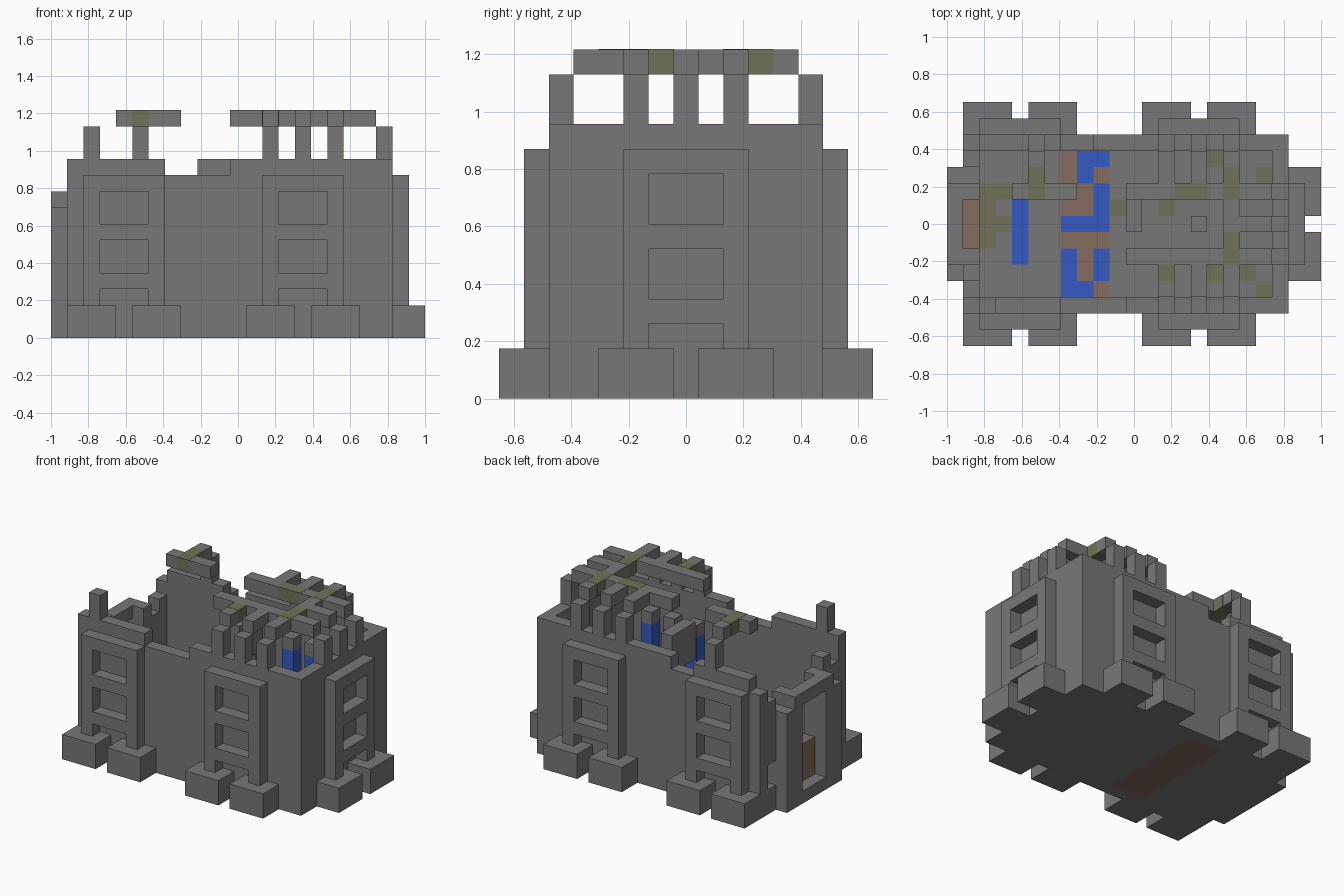
import bpy, bmesh
from mathutils import Vector

cube = bpy.data.objects.get("Cube")
if cube:
    bpy.data.objects.remove(cube, do_unlink=True)

UNIT = 2 / 23          # one block
LONG, DEEP = 23, 15    # plan size in blocks


def material(name, rgb):
    m = bpy.data.materials.new(name)
    m.use_nodes = True
    col = (*rgb, 1)
    m.diffuse_color = col
    bsdf = m.node_tree.nodes["Principled BSDF"]
    bsdf.inputs["Base Color"].default_value = col
    bsdf.inputs["Roughness"].default_value = 0.9
    return m


STONE = material("grey_stone", (.187, .187, .187))
MOSS = material("moss_green", (.16, .17, .1))
CLOTH = material("blue_cloth", (.035, .1, .54))
EARTH = material("brown_earth", (.235, .15, .11))


def mirrored(boxes):
    """Boxes plus their copies on the other side of the long axis."""
    return boxes + [(x, (DEEP - y[1], DEEP - y[0]), z) for x, y, z in boxes]


def build(name, boxes, mat=STONE, grow=0.0):
    """One object from (x range, y range, z range) boxes in block units."""
    bm = bmesh.new()
    for x, y, z in boxes:
        lo = Vector((x[0] - LONG / 2, y[0] - DEEP / 2, z[0]))
        hi = Vector((x[1] - LONG / 2, y[1] - DEEP / 2, z[1]))
        made = bmesh.ops.create_cube(bm, size=1)["verts"]
        for v in made:
            v.co = [((lo + hi) / 2)[a] + v.co[a] * (hi[a] - lo[a] + grow) for a in range(3)]
            v.co *= UNIT
    mesh = bpy.data.meshes.new(name)
    bm.to_mesh(mesh)
    bm.free()
    mesh.materials.append(mat)
    obj = bpy.data.objects.new(name, mesh)
    bpy.context.collection.objects.link(obj)
    return obj


def one(n):
    return (n, n + 1)


# Floor with an earth strip across the hall
inside = (3, 12)
build("stone_floor", [((1, 7), inside, one(0)), ((10, 21), inside, one(0))])
build("earth_strip", [((7, 10), inside, one(0))], EARTH)

# Long walls, broken lower in the middle
build("front_wall", [((1, 7), (2, 3), (0, 11)), ((7, 11), (2, 3), (0, 10)),
                     ((11, 21), (2, 3), (0, 11))])
build("back_wall", [((1, 2), (12, 13), (0, 10)), ((2, 7), (12, 13), (0, 11)),
                    ((7, 9), (12, 13), (0, 10)), ((9, 21), (12, 13), (0, 11))])
build("end_wall", [((20, 21), inside, (0, 11))])

# Ruined entrance wall with slit windows and an open gap for the door
wall = [((1, 2), one(y), (0, h)) for y, h in ((4, 10), (5, 9), (9, 9), (10, 8))]
for y, top in ((3, 9), (11, 9)):
    wall += [((1, 2), one(y), (0, 2)), ((1, 2), one(y), (4, top))]
wall.append(((1, 2), (6, 9), one(0)))
build("entrance_wall", wall)
build("door", [((1, 2), (6, 9), (1, 4))], EARTH)
build("entrance_arch", mirrored([((0, 1), (4, 5), (0, 8)), ((0, 1), (5, 6), (0, 9))])
      + [((0, 1), (6, 9), (8, 9)), ((0, 1), (6, 9), one(0))])

# Broken inner archway and a low stone block in the hall
build("inner_archway", [(one(11), one(9), (1, 11)), (one(11), (7, 9), (8, 11))])
build("hall_block", [(one(15), one(7), one(1))])


# Window panels: two jambs and rails between them, open at the foot
def panel(start):
    jambs = [((s, s + 1), (0, 10)) for s in (start, start + 4)]
    rails = [((start + 1, start + 4), one(z)) for z in (3, 6, 9)]
    return jambs + rails


for label, start in (("entrance", 2), ("hall", 13)):
    build(label + "_window_panels", mirrored([(s, (1, 2), z) for s, z in panel(start)]))
build("end_window_panel", [((21, 22), s, z) for s, z in panel(5)])

# Buttress feet
feet = [((x, x + 3), (0, 2), (0, 2)) for x in (1, 5, 12, 16)]
build("buttress_feet", mirrored(feet + [((21, 23), (4, 7), (0, 2))]))

# Roof posts
ribs = (13, 15, 17)
build("side_posts", mirrored([(one(x), (2, 3), (11, 13)) for x in ribs]))
build("end_posts", [(one(20), one(y), (11, 13)) for y in (5, 7, 9)])
build("entrance_posts", [(one(2), one(2), (11, 13)), (one(5), one(12), (11, 13))])

# Frame of roof beams around an open middle, kept as plan ranges
lattice = [((11, 20), one(5)), ((11, 20), one(9)), ((18, 20), one(7)), (one(17), (6, 9))]
for x in ribs:
    lattice += [(one(x), (3, 5)), (one(x), (10, 12))]
broken = [((4, 8), one(9)), (one(5), (10, 12))]
top = (13, 14)
build("roof_beams", [(x, y, top) for x, y in lattice])
build("broken_roof_beam", [(x, y, top) for x, y in broken])

# Banners on the inner walls, each below a stone cap
build("hanging_banners", mirrored([(one(x), one(3), (4, 8)) for x in ribs]), CLOTH)
build("banner_caps", mirrored([(one(x), one(3), one(8)) for x in ribs]))

# Torn carpet: c = cloth, g = bare stone, e = earth; back row first
rows = ("ecc", "ece", "gec", "eec", "ccc", "eee", "cec", "cec", "cce")
sheet = (1, 1.05)
plates = {"c": [], "g": []}
for r, row in enumerate(rows):
    for c, kind in enumerate(row):
        if kind in plates:
            plates[kind].append((one(7 + c), one(11 - r), sheet))
build("torn_carpet", plates["c"] + [(one(4), (5, 9), sheet)], CLOTH)
build("carpet_gap_stone", plates["g"])

# Moss on beams where a beam lies below the cell, otherwise on the floor
cells = [(13, 8), (14, 9), (15, 9), (17, 9), (17, 10), (17, 5), (17, 6), (13, 4),
         (5, 9), (5, 10), (16, 11), (16, 4), (18, 4), (19, 3), (19, 10), (10, 8),
         (2, 6), (2, 7), (2, 8), (2, 9), (3, 7), (3, 9)]


def on_beam(x, y):
    return any(a[0] <= x < a[1] and b[0] <= y < b[1] for a, b in lattice + broken)


build("beam_moss", [(one(x), one(y), top) for x, y in cells if on_beam(x, y)], MOSS, 0.03)
build("floor_moss", [(one(x), one(y), sheet) for x, y in cells if not on_beam(x, y)], MOSS)
